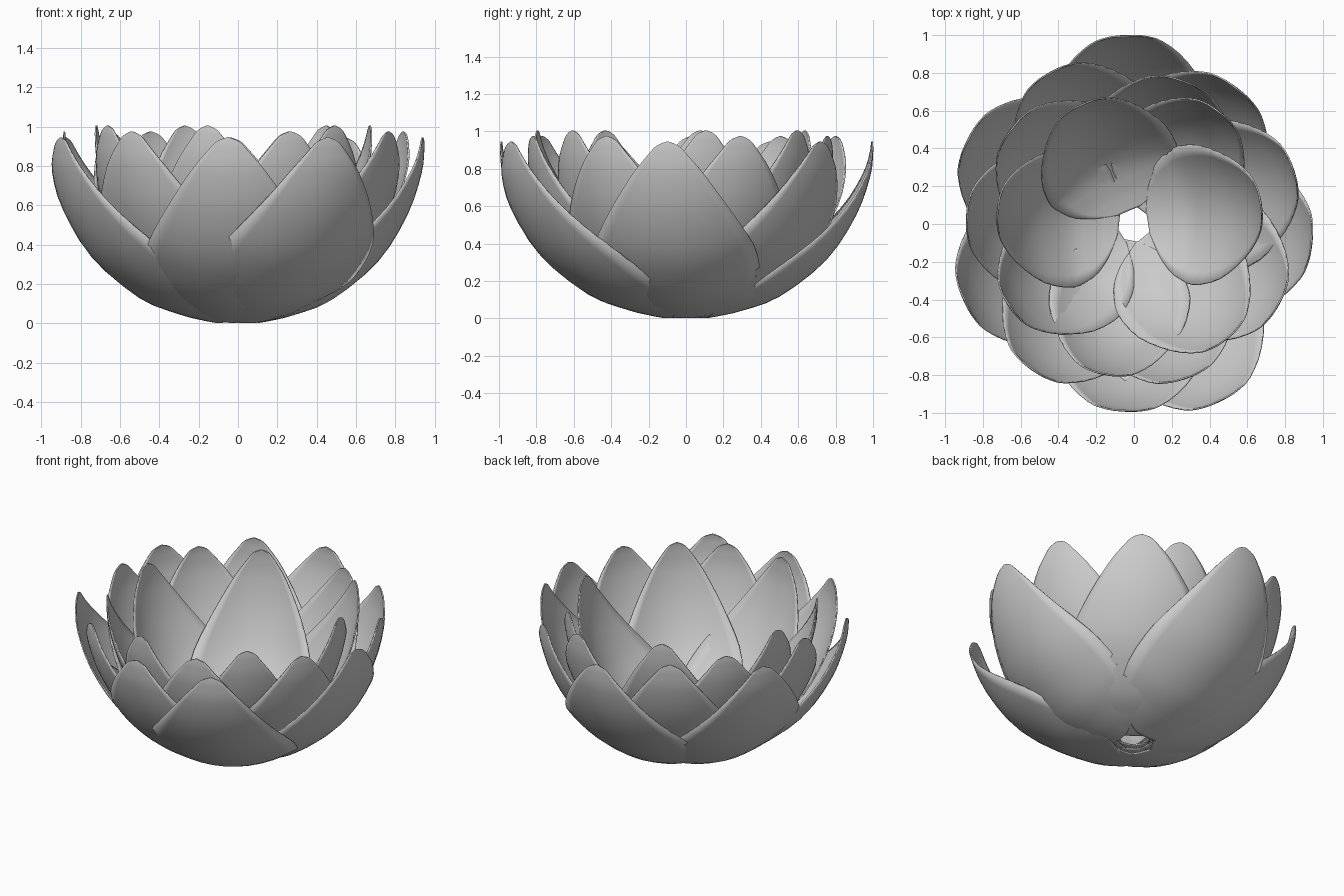
import bpy, math
from mathutils import Vector

if "Cube" in bpy.data.objects:
    bpy.data.objects.remove(bpy.data.objects["Cube"])

# Petal centre line: radius, height, half width (outer petal, base to tip)
PROFILE = [Vector(p) for p in [
    (.11, .0, .07), (.18, .012, .24), (.30, .04, .36), (.50, .115, .435),
    (.75, .31, .425), (.91, .55, .32), (.985, .76, .195), (1.0, .88, .10),
    (1.0, .925, .055), (.998, .945, .004)]]
SUB, COLS = 3, 12


def smooth_path(pts):
    """Catmull-Rom curve through the profile points."""
    out = []
    for i in range(len(pts) - 1):
        a, b = pts[max(i - 1, 0)], pts[i]
        c, d = pts[i + 1], pts[min(i + 2, len(pts) - 1)]
        for j in range(SUB):
            t = j / SUB
            out.append(.5 * (2 * b + (c - a) * t + (2 * a - 5 * b + 4 * c - d) * t * t
                             + (3 * b - a - 3 * c + d) * t ** 3))
    return out + [pts[-1]]


def petal(name, angle, radius, base, top, width, cup):
    path = [Vector((p.x * radius, base + p.y / .945 * (top - base), p.z * width))
            for p in smooth_path(PROFILE)]
    ca, sa = math.cos(math.radians(angle)), math.sin(math.radians(angle))
    verts, faces = [], []
    for i, p in enumerate(path):
        d = path[min(i + 1, len(path) - 1)] - path[max(i - 1, 0)]
        n = Vector((-d.y, d.x)).normalized()          # inward / upward normal
        for j in range(COLS + 1):
            s = (2 * j / COLS - 1) * p.z
            r, z = p.x + n.x * cup * s * s, p.y + n.y * cup * s * s
            verts.append((r * ca - s * sa, r * sa + s * ca, z))
    w = COLS + 1
    for i in range(len(path) - 1):
        for j in range(COLS):
            k = i * w + j
            faces.append((k, k + w, k + w + 1, k + 1))
    me = bpy.data.meshes.new(name)
    me.from_pydata(verts, [], faces)
    me.shade_smooth()
    ob = bpy.data.objects.new(name, me)
    bpy.context.collection.objects.link(ob)
    mod = ob.modifiers.new("thickness", 'SOLIDIFY')
    mod.thickness, mod.offset = .008, 0


# Three nested rings: (angle, radius) per petal, then base, tip, width, cupping
RINGS = {
    "outer_petal": ([(-93, .99), (-64, 1.04), (-6, .945), (53, .90), (92.5, .997),
                     (153, .985), (204, .985)], .005, .945, 1.0, .72),
    "middle_petal": ([(-72, .86), (-29, .875), (19, .89), (71, .80), (119, .915),
                      (142, .82), (178, .885), (235, .94)], .03, .975, .93, .85),
    "inner_petal": ([(9, .68), (53, .745), (113, .69), (174, .725), (213, .79),
                     (259, .81), (309, .78)], .05, 1.005, .84, 1.0),
}
for name, (items, base, top, width, cup) in RINGS.items():
    for i, (angle, radius) in enumerate(items):
        petal(f"{name}_{i + 1}", angle, radius, base, top, width, cup)
